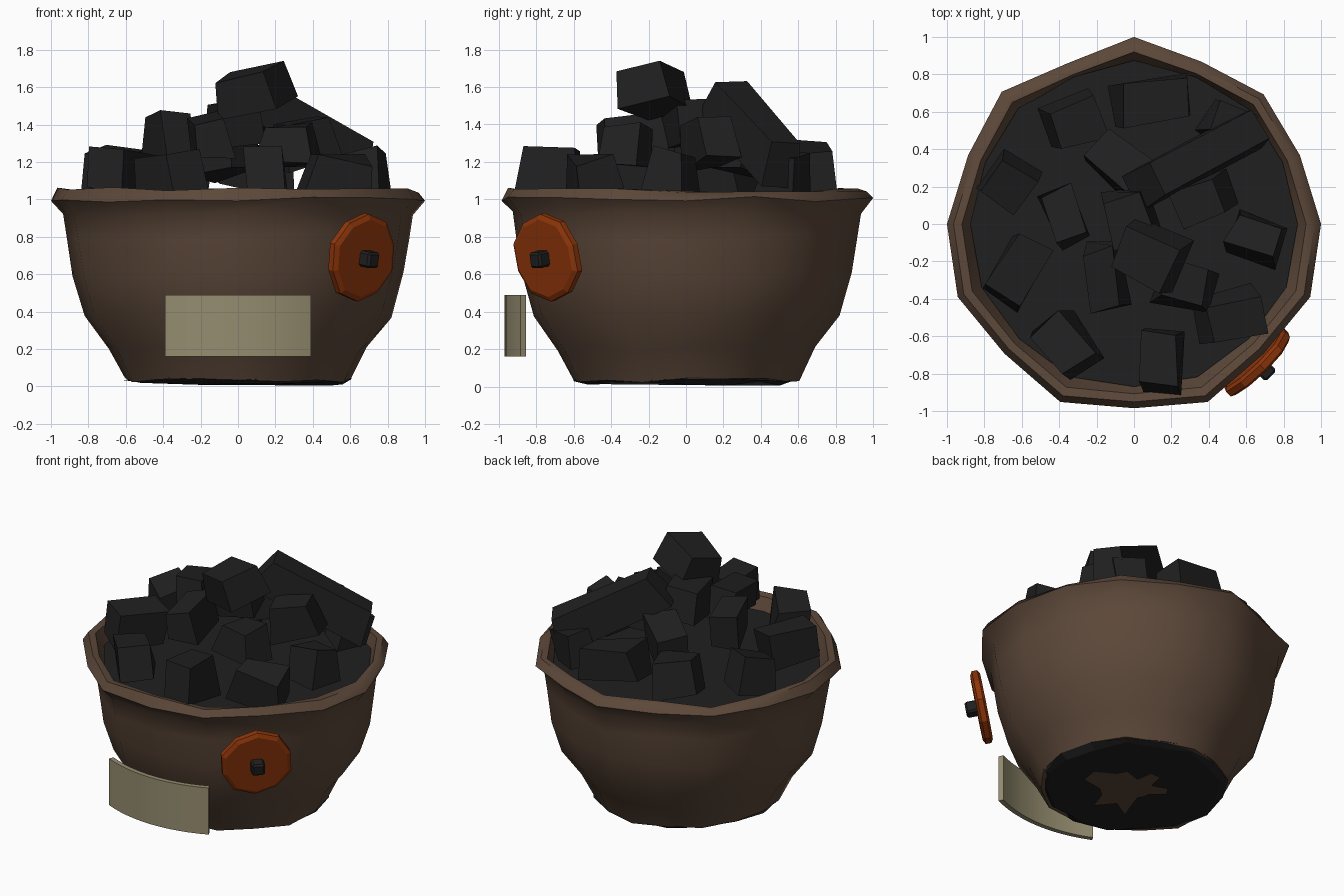
import bpy, bmesh, math, random
from mathutils import Vector, Matrix, Euler

random.seed(4)
cube = bpy.data.objects.get("Cube")
if cube:
    bpy.data.objects.remove(cube)


def material(name, rgb):
    m = bpy.data.materials.new(name)
    m.use_nodes = True
    col = (*rgb, 1)
    m.diffuse_color = col
    m.node_tree.nodes["Principled BSDF"].inputs["Base Color"].default_value = col
    return m


CLAY = material("brown clay", (.107, .064, .041))
COAL = material("black coal", (.0145, .0145, .015))
ORANGE = material("burnt orange", (.27, .036, .003))
TAN = material("tan plate", (.3, .265, .16))


def finish(name, bm, mat, smooth=None):
    bmesh.ops.recalc_face_normals(bm, faces=bm.faces)
    me = bpy.data.meshes.new(name)
    bm.to_mesh(me)
    bm.free()
    me.materials.append(mat)
    ob = bpy.data.objects.new(name, me)
    bpy.context.collection.objects.link(ob)
    if smooth:
        bpy.ops.object.select_all(action="DESELECT")
        ob.select_set(True)
        bpy.context.view_layer.objects.active = ob
        bpy.ops.object.shade_smooth_by_angle(angle=math.radians(smooth))
    return ob


def lathe(bm, profile, wobble, cap=False, jitter=0):
    """Turn (radius, height, wobble amount) rows round z."""
    n = len(wobble)
    rings = []
    for radius, height, amount in profile:
        ring = []
        for i, w in enumerate(wobble):
            angle = math.tau * i / n
            r = radius * (1 + (w - 1) * amount)
            z = height + random.uniform(-jitter, jitter)
            ring.append(bm.verts.new((r * math.cos(angle), r * math.sin(angle), z)))
        rings.append(ring)
    for low, high in zip(rings, rings[1:]):
        for i in range(n):
            j = (i + 1) % n
            bm.faces.new((low[i], low[j], high[j], high[i]))
    if cap:
        bm.faces.new(rings[0])
        bm.faces.new(rings[-1])


# Hand-thrown pot with a wobbly flared rim
RIM = [1, .96, .98, .94, 1, .93, 1, .96, 1, 1.02, .98, 1.03, .985, 1.03, .98, 1.02]
bm = bmesh.new()
lathe(bm, [(.5, .05, .5), (.605, .035, .5), (.69, .2, .6), (.82, .38, .6),
           (.885, .6, .5), (.915, .8, .6), (.935, .93, .7), (1, 1, 1),
           (.965, 1.05, 1), (.92, 1.045, .9), (.865, .92, .4)], RIM, jitter=.015)
finish("pot", bm, CLAY, 48)

# Scorched base and the ragged clay patch under it
bm = bmesh.new()
lathe(bm, [(.56, .018, .5), (.61, .042, .5)], RIM, cap=True, jitter=.012)
finish("scorched_base", bm, COAL)
bm = bmesh.new()
points = 18
star = []
for i in range(points):
    angle = math.tau * i / points
    r = random.choice((.12, .22, .34))
    star.append(bm.verts.new((r * math.cos(angle), r * math.sin(angle), .004)))
bm.faces.new(star)
bmesh.ops.solidify(bm, geom=bm.faces[:], thickness=.006)
finish("clay_patch", bm, CLAY)

# Ash bed filling the pot
bm = bmesh.new()
lathe(bm, [(.8, .88, .4), (.875, .965, .4)], RIM, cap=True)
finish("ash_bed", bm, COAL)


def lump(name, position, size, turn, tilt, rough):
    """Rough six-sided block with a narrowed top."""
    bm = bmesh.new()
    bmesh.ops.create_cube(bm, size=1)
    rotation = Euler([math.radians(a) for a in (*tilt, turn)]).to_matrix()
    for v in bm.verts:
        taper = .86 if v.co.z > 0 else 1
        corner = Vector((v.co.x * size[0] * taper, v.co.y * size[1] * taper, v.co.z * size[2]))
        corner += Vector([random.uniform(-rough, rough) for _ in range(3)])
        v.co = rotation @ corner + Vector(position)
    finish(name, bm, COAL)


def layer(name, thickness, rows):
    """Scatter lumps given as x, y, height, width, depth and turn."""
    for i, (x, y, z, width, depth, turn) in enumerate(rows):
        tilt = [random.choice((-1, 1)) * random.uniform(3, 10) for _ in range(2)]
        lump(f"{name}_{i + 1}", (x, y, z), (width, depth, thickness), turn, tilt, .024)


# Heap of coal in two layers, then the two largest pieces
layer("lower_coal", .24, [
    (-.32, .54, 1.14, .28, .24, 18), (.1, .65, 1.17, .4, .24, 6),
    (-.67, .22, 1.13, .26, .27, -32), (-.62, -.25, 1.14, .26, .36, -30),
    (-.36, -.64, 1.12, .24, .32, 35), (.14, -.73, 1.14, .2, .32, 0),
    (.52, -.5, 1.11, .36, .25, 15), (.65, -.07, 1.13, .28, .2, -20),
    (.5, .53, 1.13, .22, .22, -30)])
layer("upper_coal", .21, [
    (-.38, .05, 1.34, .2, .3, 20), (.27, -.32, 1.29, .29, .23, -12),
    (-.16, -.28, 1.34, .18, .36, 9), (-.08, .32, 1.25, .34, .22, -38),
    (-.03, .03, 1.42, .25, .27, 15), (.36, .12, 1.31, .3, .24, 22)])
lump("top_coal", (.085, -.17, 1.585), (.35, .29, .2), -27, (14, -12), .015)
lump("long_coal", (.35, .36, 1.36), (.82, .22, .24), 28, (0, 28), .012)

# Round button leaning out from the wall, with a square peg
facing = (Matrix.Translation((.66, -.74, .69)) @ Matrix.Rotation(math.radians(-45), 4, "Z")
          @ Matrix.Rotation(math.radians(100), 4, "Y"))
bm = bmesh.new()
lathe(bm, [(.215, -.035, 1), (.237, -.02, 1), (.237, .015, 1), (.21, .03, 1)],
      [1, .98, 1.02, .97, 1.01] * 2, cap=True)
bm.transform(facing)
finish("button", bm, ORANGE)
bm = bmesh.new()
bmesh.ops.create_cube(bm, size=1, matrix=facing @ Matrix.Translation((0, 0, .055))
                      @ Matrix.Diagonal((.085, .085, .09, 1)))
bmesh.ops.bevel(bm, geom=bm.edges[:], offset=.012, segments=1, affect="EDGES")
finish("button_peg", bm, COAL)

# Curved blank plate standing off the front
bm = bmesh.new()
steps, outer, inner, bottom, top = 12, .94, .907, .16, .49
reach = math.asin(.39 / outer)
columns = []
for i in range(steps + 1):
    angle = reach * (2 * i / steps - 1)
    columns.append([bm.verts.new((r * math.sin(angle), -.03 - r * math.cos(angle), z))
                    for r, z in ((outer, bottom), (outer, top), (inner, top), (inner, bottom))])
for a, b in zip(columns, columns[1:]):
    for k in range(4):
        bm.faces.new((a[k], b[k], b[(k + 1) % 4], a[(k + 1) % 4]))
bm.faces.new(columns[0])
bm.faces.new(columns[-1])
finish("front_plate", bm, TAN, 30)
